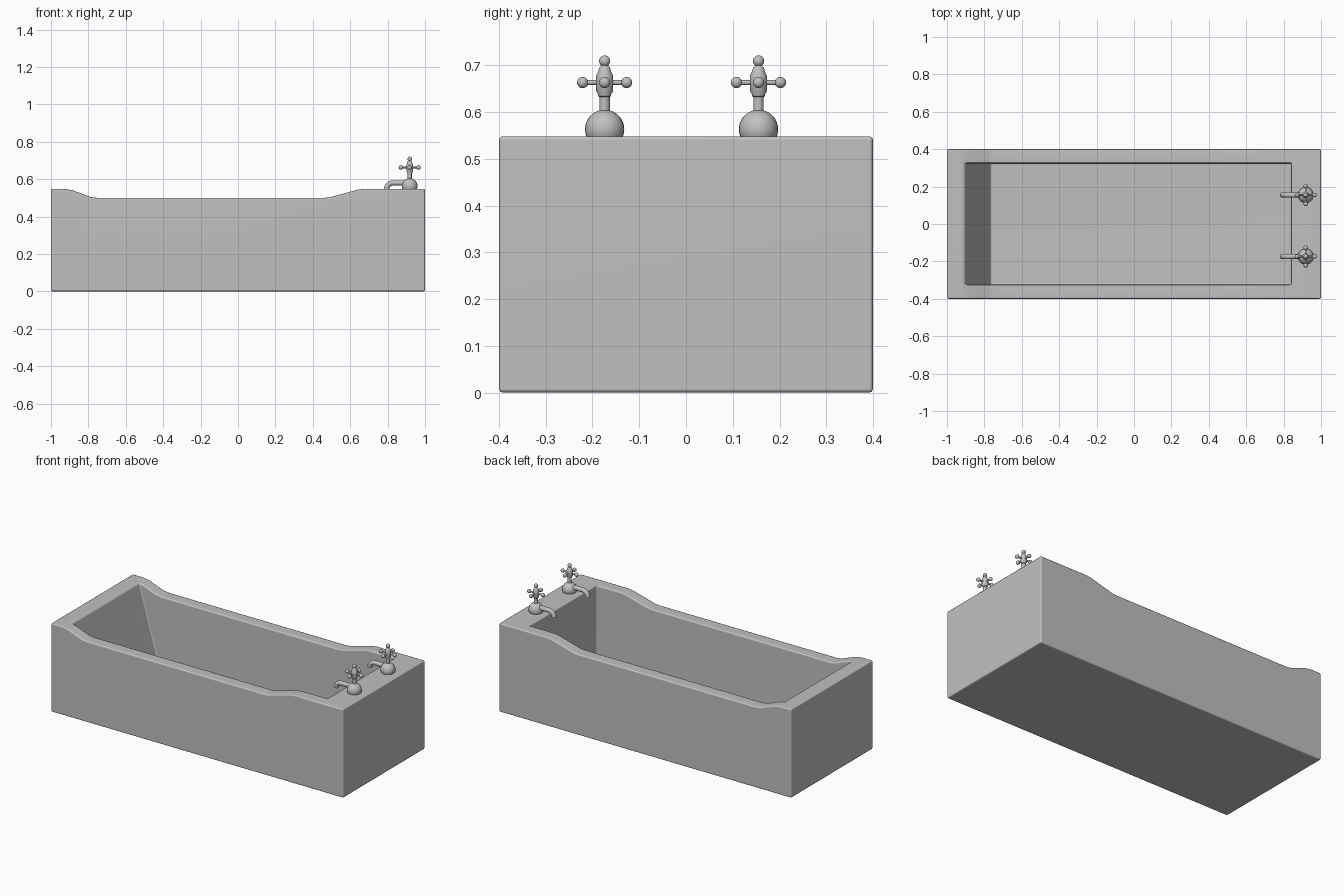
import bpy, bmesh, math
from mathutils import Vector

cube = bpy.data.objects.get("Cube")
if cube:
    bpy.data.objects.remove(cube, do_unlink=True)

grey = bpy.data.materials.new("light grey enamel")
grey.use_nodes = True
grey.diffuse_color = (0.53, 0.53, 0.53, 1)
grey.node_tree.nodes["Principled BSDF"].inputs["Base Color"].default_value = (0.53, 0.53, 0.53, 1)


def make_object(name, bm):
    bmesh.ops.recalc_face_normals(bm, faces=bm.faces)
    mesh = bpy.data.meshes.new(name)
    bm.to_mesh(mesh)
    bm.free()
    mesh.materials.append(grey)
    obj = bpy.data.objects.new(name, mesh)
    bpy.context.collection.objects.link(obj)
    return obj


def select(obj):
    bpy.ops.object.select_all(action="DESELECT")
    obj.select_set(True)
    bpy.context.view_layer.objects.active = obj


def smooth(obj):
    select(obj)
    bpy.ops.object.shade_smooth_by_angle(angle=math.radians(40))


def prism(name, outline, half_width):
    """Extrude an x-z outline across y."""
    bm = bmesh.new()
    face = bm.faces.new([bm.verts.new((x, -half_width, z)) for x, z in outline])
    moved = bmesh.ops.extrude_face_region(bm, geom=[face])["geom"]
    verts = [g for g in moved if isinstance(g, bmesh.types.BMVert)]
    bmesh.ops.translate(bm, verts=verts, vec=(0, 2 * half_width, 0))
    return make_object(name, bm)


def lathe(name, profile, location, steps=24):
    """Spin an r-z profile about the vertical axis."""
    bm = bmesh.new()
    verts = [bm.verts.new((r, 0, z)) for r, z in profile]
    edges = [bm.edges.new(pair) for pair in zip(verts, verts[1:])]
    bmesh.ops.spin(bm, geom=verts + edges, cent=(0, 0, 0), axis=(0, 0, 1),
                   angle=2 * math.pi, steps=steps)
    bmesh.ops.remove_doubles(bm, verts=bm.verts, dist=1e-5)
    obj = make_object(name, bm)
    obj.location = location
    smooth(obj)


def ball(name, center, radius):
    bm = bmesh.new()
    bmesh.ops.create_uvsphere(bm, u_segments=16, v_segments=10, radius=radius)
    obj = make_object(name, bm)
    obj.location = center
    smooth(obj)


def tube(name, points, radius):
    """Sweep a round section along a path."""
    bm = bmesh.new()
    points = [Vector(p) for p in points]
    rings = []
    for i, p in enumerate(points):
        ahead = points[min(i + 1, len(points) - 1)] - points[max(i - 1, 0)]
        turn = ahead.to_track_quat("Z", "Y")
        ring = []
        for k in range(16):
            a = math.tau * k / 16
            ring.append(bm.verts.new(p + turn @ Vector((math.cos(a), math.sin(a), 0)) * radius))
        rings.append(ring)
    for a, b in zip(rings, rings[1:]):
        for k in range(16):
            n = (k + 1) % 16
            bm.faces.new((a[k], a[n], b[n], b[k]))
    bm.faces.new(rings[0])
    bm.faces.new(rings[-1])
    smooth(make_object(name, bm))


# Tub body: side outline with a dipped rim
tub = prism("tub_body", [
    (-1, 0), (1, 0), (1, 0.548), (0.67, 0.548), (0.64, 0.544), (0.49, 0.503),
    (0.46, 0.5), (-0.75, 0.5), (-0.785, 0.504), (-0.885, 0.541),
    (-0.925, 0.548), (-1, 0.548)], 0.4)

# Hollow basin with a sloping back rest
basin = prism("basin_cutter", [
    (-0.767, 0.065), (0.84, 0.065), (0.84, 0.65), (-0.934, 0.65)], 0.325)
basin.hide_render = True
cut = tub.modifiers.new("hollow", "BOOLEAN")
cut.object = basin
cut.operation = "DIFFERENCE"
cut.solver = "EXACT"
select(tub)
bpy.ops.object.modifier_apply(modifier=cut.name)
bpy.data.objects.remove(basin, do_unlink=True)

# Softened edges, with the large faces kept flat
bevel = tub.modifiers.new("soft edges", "BEVEL")
bevel.width = 0.008
bevel.segments = 2
bevel.limit_method = "ANGLE"
bevel.angle_limit = math.radians(40)
bpy.ops.object.modifier_apply(modifier=bevel.name)
bpy.ops.object.shade_smooth_by_angle(angle=math.radians(50))
tub.modifiers.new("flat panels", "WEIGHTED_NORMAL").keep_sharp = True

# Pair of taps
X, RIM = 0.918, 0.548
dome = [(0.042 * math.cos(a), 0.015 + 0.042 * math.sin(a))
        for a in [math.radians(d) for d in range(-30, 80, 10)]]
column = [(0.011, 0.05), (0.011, 0.084), (0.014, 0.086), (0.014, 0.09), (0.018, 0.096),
          (0.018, 0.13), (0.014, 0.138), (0.011, 0.148), (0.006, 0.152), (0, 0.154)]
for side, y in (("left", 0.155), ("right", -0.174)):
    lathe(side + "_tap_base", [(0, -0.006)] + dome + [(0, 0.057)], (X, y, RIM))
    lathe(side + "_tap_column", column, (X, y, RIM))

    # Spout curving down over the basin
    bend = [(0.828 - 0.034 * math.sin(a), y, 0.546 + 0.034 * math.cos(a))
            for a in [math.radians(d) for d in range(0, 91, 15)]]
    tube(side + "_tap_spout", [(X, y, 0.58)] + bend, 0.014)

    # Cross handle with ball ends
    hub = Vector((X, y, RIM + 0.115))
    for label, axis in (("long", Vector((1, 0, 0))), ("cross", Vector((0, 1, 0)))):
        tube(f"{side}_tap_{label}_bar", [hub - axis * 0.047, hub + axis * 0.047], 0.005)
        for end in (-1, 1):
            ball(f"{side}_tap_{label}_knob", hub + axis * 0.047 * end, 0.012)
    ball(side + "_tap_top_knob", (X, y, RIM + 0.161), 0.012)
